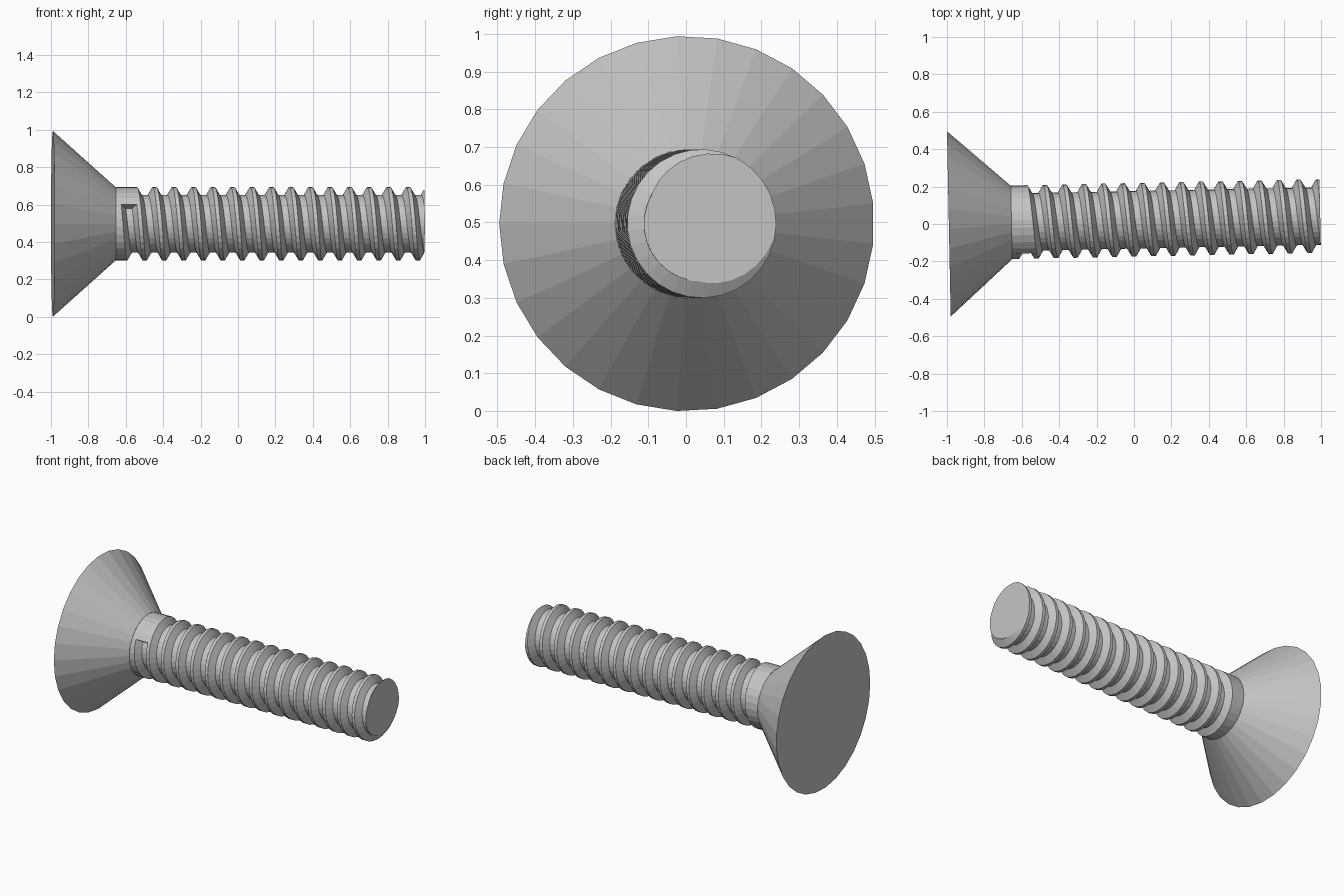
import bpy
import bmesh
from math import cos, sin, tau, radians

SIDES = 29
HEAD_R, CREST_R, ROOT_R = 0.497, 0.197, 0.154
HEAD_LEN, LENGTH = 0.335, 1.986
PITCH, TURNS = 0.1043, 17
GROOVE_X, GROOVE_ANGLE = 0.404, radians(148)
TILT = radians(1.16)

cube = bpy.data.objects.get("Cube")
if cube:
    bpy.data.objects.remove(cube, do_unlink=True)

steel = bpy.data.materials.new("grey_steel")
steel.use_nodes = True
colour = (0.55, 0.55, 0.55, 1)
steel.diffuse_color = colour
steel.node_tree.nodes["Principled BSDF"].inputs["Base Color"].default_value = colour


def polar(bm, x, r, angle):
    return bm.verts.new((x, r * cos(angle), r * sin(angle)))


def finish(bm, name):
    bmesh.ops.recalc_face_normals(bm, faces=bm.faces)
    mesh = bpy.data.meshes.new(name)
    bm.to_mesh(mesh)
    bm.free()
    mesh.materials.append(steel)
    obj = bpy.data.objects.new(name, mesh)
    bpy.context.collection.objects.link(obj)
    # The screw lies along x with a slight yaw
    obj.rotation_euler.z = TILT
    obj.location = (-0.99, 0.002, 0.497)


# Countersunk head: flat disc and cone
bm = bmesh.new()
angles = [tau * (0.5 + i / SIDES) for i in range(SIDES)]
rim = [polar(bm, 0, HEAD_R, a) for a in angles]
base = [polar(bm, HEAD_LEN, CREST_R, a) for a in angles]
for i in range(SIDES):
    j = (i + 1) % SIDES
    bm.faces.new((rim[i], rim[j], base[j], base[i]))
bm.faces.new(rim)
finish(bm, "countersunk_head")

# Shaft: plain neck, then a helical groove with flat root and crest
bm = bmesh.new()
section = ((-0.042, CREST_R), (-0.017, ROOT_R), (0.017, ROOT_R), (0.042, CREST_R))
rows = []
for s in range(SIDES * TURNS + 1):
    a = GROOVE_ANGLE + tau * s / SIDES
    x = GROOVE_X + PITCH * s / SIDES
    rows.append([polar(bm, x + dx, r, a) for dx, r in section])

for s in range(SIDES * (TURNS - 1)):
    here = rows[s] + [rows[s + SIDES][0]]
    after = rows[s + 1] + [rows[s + 1 + SIDES][0]]
    for k in range(4):
        bm.faces.new((here[k], here[k + 1], after[k + 1], after[k]))

# Neck from the head to the first turn, and the wall where the groove starts
neck = [polar(bm, HEAD_LEN, CREST_R, GROOVE_ANGLE + tau * i / SIDES) for i in range(SIDES)]
for i in range(SIDES):
    bm.faces.new((neck[i], rows[i][0], rows[i + 1][0], neck[(i + 1) % SIDES]))
bm.faces.new(rows[0])

# Flat tip
cut = bmesh.ops.bisect_plane(bm, geom=bm.verts[:] + bm.edges[:] + bm.faces[:],
                             plane_co=(LENGTH, 0, 0), plane_no=(1, 0, 0), clear_outer=True)
tip_edges = [e for e in cut["geom_cut"] if isinstance(e, bmesh.types.BMEdge)]
bmesh.ops.edgenet_fill(bm, edges=tip_edges)
finish(bm, "threaded_shaft")
